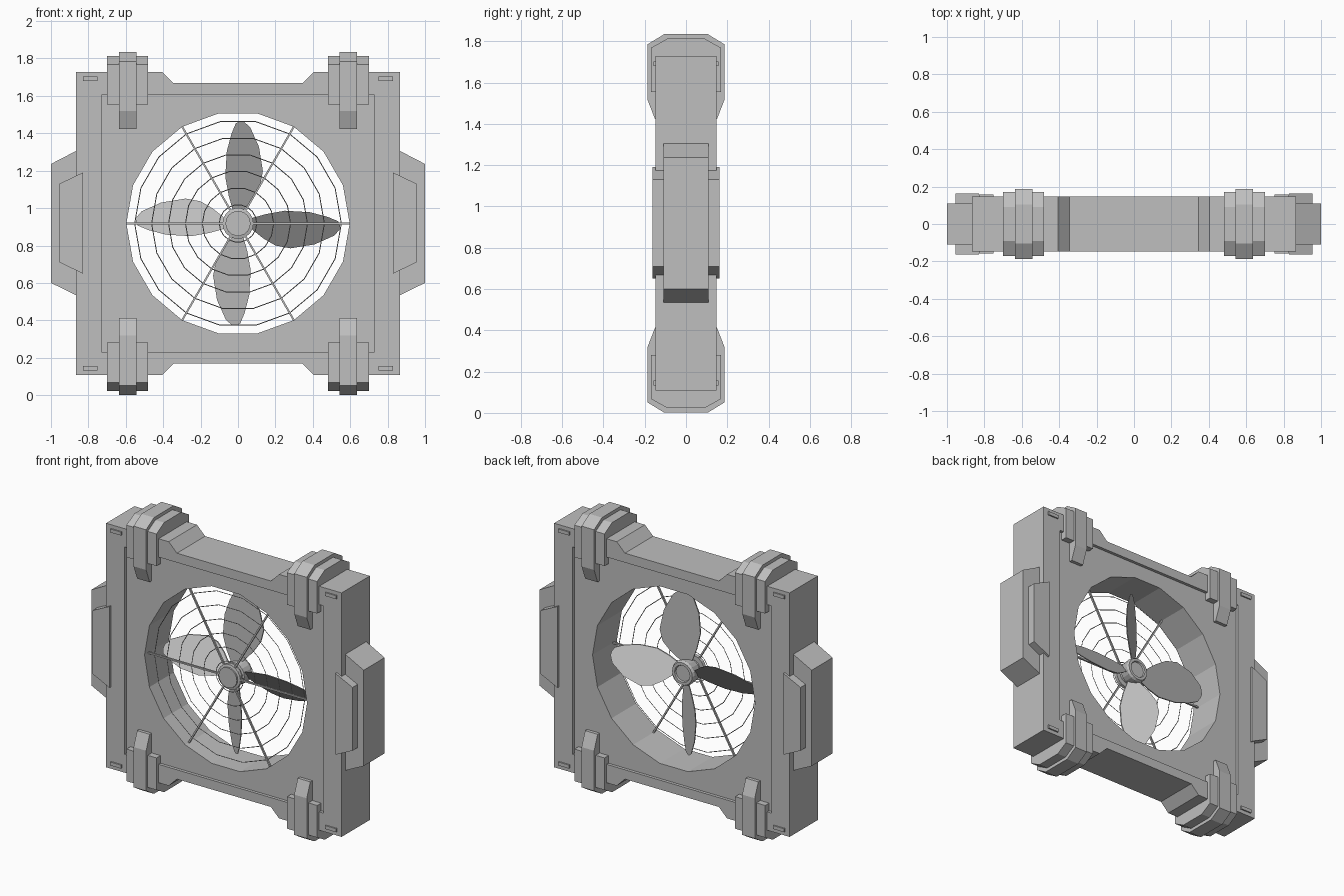
import bpy, bmesh
from math import cos, sin, pi, radians
from mathutils import Matrix, Vector

if "Cube" in bpy.data.objects:
    bpy.data.objects.remove(bpy.data.objects["Cube"], do_unlink=True)

MID = 0.918  # height of the fan axis
GREY = (0.52, 0.52, 0.52, 1)
metal = bpy.data.materials.new("grey_metal")
metal.use_nodes = True
metal.diffuse_color = GREY
metal.node_tree.nodes["Principled BSDF"].inputs["Base Color"].default_value = GREY


def finish(name, bm):
    bmesh.ops.recalc_face_normals(bm, faces=bm.faces)
    mesh = bpy.data.meshes.new(name)
    bm.to_mesh(mesh)
    bm.free()
    mesh.materials.append(metal)
    obj = bpy.data.objects.new(name, mesh)
    bpy.context.collection.objects.link(obj)
    obj.location.z = MID
    return obj


def prism(name, outline, lo, hi, axis="Y", angle=0, shear=0):
    """Extrude a 2D outline from lo to hi along Y (outline x, z) or X (outline y, z)."""
    bm = bmesh.new()
    if axis == "Y":
        points = [Vector((a, lo - shear * b, b)) for a, b in outline]
        move = Vector((0, hi - lo, 0))
    else:
        points = [Vector((lo, a, b)) for a, b in outline]
        move = Vector((hi - lo, 0, 0))
    face = bm.faces.new([bm.verts.new(p) for p in points])
    new = bmesh.ops.extrude_face_region(bm, geom=[face])["geom"]
    bmesh.ops.translate(bm, verts=[v for v in new if isinstance(v, bmesh.types.BMVert)], vec=move)
    bm.transform(Matrix.Rotation(-angle, 4, "Y"))
    return finish(name, bm)


def rect(x0, x1, z0, z1):
    return [(x0, z0), (x1, z0), (x1, z1), (x0, z1)]


def mirrored(half):
    """Close a half outline by reflecting it across the vertical axis."""
    return half + [(-a, b) for a, b in reversed(half)]


def cut(target, cutter):
    mod = target.modifiers.new("cut", "BOOLEAN")
    mod.operation = "DIFFERENCE"
    mod.solver = "EXACT"
    mod.object = cutter
    bpy.context.view_layer.update()
    mesh = bpy.data.meshes.new_from_object(target.evaluated_get(bpy.context.evaluated_depsgraph_get()))
    target.modifiers.clear()
    target.data = mesh
    bpy.data.objects.remove(cutter, do_unlink=True)


def lathe(name, profile, steps=18):
    """Revolve (radius, y) points around the fan axis."""
    bm = bmesh.new()
    verts = [bm.verts.new((r, y, 0)) for r, y in profile]
    edges = [bm.edges.new(pair) for pair in zip(verts, verts[1:])]
    bmesh.ops.spin(bm, geom=verts + edges, cent=(0, 0, 0), axis=(0, 1, 0),
                   angle=2 * pi, steps=steps)
    bmesh.ops.remove_doubles(bm, verts=bm.verts, dist=0.0005)
    return finish(name, bm)


# Housing with notched ends, shallow panel on both faces and a faceted opening
D = 0.148
frame = prism("housing", mirrored([(0.345, -0.75), (0.405, -0.81), (0.865, -0.81),
                                   (0.865, 0.81), (0.405, 0.81), (0.345, 0.75)]), -D, D)
panel = rect(-0.73, 0.73, -0.688, 0.688)
cut(frame, prism("panel_cutter_front", panel, -0.3, -D + 0.02))
cut(frame, prism("panel_cutter_back", panel, D - 0.02, 0.3))
circle = [(0.597 * cos(radians(a)), 0.597 * sin(radians(a))) for a in range(0, 360, 20)]
cut(frame, prism("opening_cutter", circle, -0.4, 0.4))

# Corner clamps: a wide strap with a taller narrow strap over it
wide = mirrored([(0.17, 0.637), (0.17, 0.85), (0.09, 0.895)])
narrow = mirrored([(0.15, 0.505), (0.187, 0.6), (0.187, 0.867), (0.105, 0.917)])
for sx, side in ((1, "left"), (-1, "right")):
    for sz, end in ((1, "top"), (-1, "bottom")):
        tag = f"{end}_{side}"
        for part, shape, half in (("clamp_wide", wide, 0.11), ("clamp_narrow", narrow, 0.046)):
            prism(f"{part}_{tag}", [(a, b * sz) for a, b in shape],
                  0.59 * sx - half, 0.59 * sx + half, axis="X")
        # Small raised tabs near the corners, front and back
        for sy, face in ((1, "back"), (-1, "front")):
            tab = [(a * sx, b * sz) for a, b in rect(0.75, 0.83, 0.762, 0.785)]
            prism(f"tab_{face}_{tag}", tab, sy * (D - 0.01), sy * (D + 0.009))

    # Side block and the thicker cheek plate through it
    block = [(0.85, 0.388), (0.865, 0.388), (1.0, 0.318), (1.0, -0.318), (0.865, -0.384), (0.85, -0.384)]
    cheek = [(0.83, 0.272), (0.955, 0.212), (0.955, -0.208), (0.83, -0.268)]
    prism(f"side_block_{side}", [(a * sx, b) for a, b in block], -0.11, 0.11)
    prism(f"cheek_plate_{side}", [(a * sx, b) for a, b in cheek], -0.163, 0.163)

# Guard at the front: spokes and wire rings
GUARD_Y = -0.087
for i in range(6):
    prism(f"guard_spoke_{i + 1}", rect(0.06, 0.597, -0.005, 0.005),
          GUARD_Y - 0.006, GUARD_Y + 0.006, angle=i * pi / 3)
for i in range(6):
    bpy.ops.mesh.primitive_torus_add(major_segments=18, minor_segments=4,
                                     major_radius=0.1 + 0.0905 * i, minor_radius=0.0025,
                                     location=(0, GUARD_Y, MID), rotation=(pi / 2, 0, 0))
    ring = bpy.context.object
    ring.name = f"guard_ring_{i + 1}"
    ring.data.materials.append(metal)

# Hub: stepped cap in front, barrel and a dished back
lathe("guard_hub", [(0, -0.108), (0.067, -0.108), (0.067, -0.098), (0.083, -0.094),
                    (0.083, -0.072), (0.055, -0.072), (0, -0.072)])
lathe("fan_hub", [(0, -0.07), (0.055, -0.07), (0.055, -0.045), (0.075, -0.04), (0.082, 0.025),
                  (0.074, 0.04), (0.056, 0.04), (0.052, 0.03), (0, 0.03)])

# Four pitched leaf-shaped blades
leaf = [(0.06, 0.025), (0.15, 0.05), (0.25, 0.068), (0.385, 0.06), (0.48, 0.035), (0.535, 0.012),
        (0.545, -0.01), (0.545, -0.03), (0.515, -0.065), (0.41, -0.112), (0.28, -0.133),
        (0.2, -0.118), (0.135, -0.08), (0.06, -0.02)]
for i in range(4):
    prism(f"fan_blade_{i + 1}", leaf, -0.014, -0.006, angle=i * pi / 2, shear=0.7)
